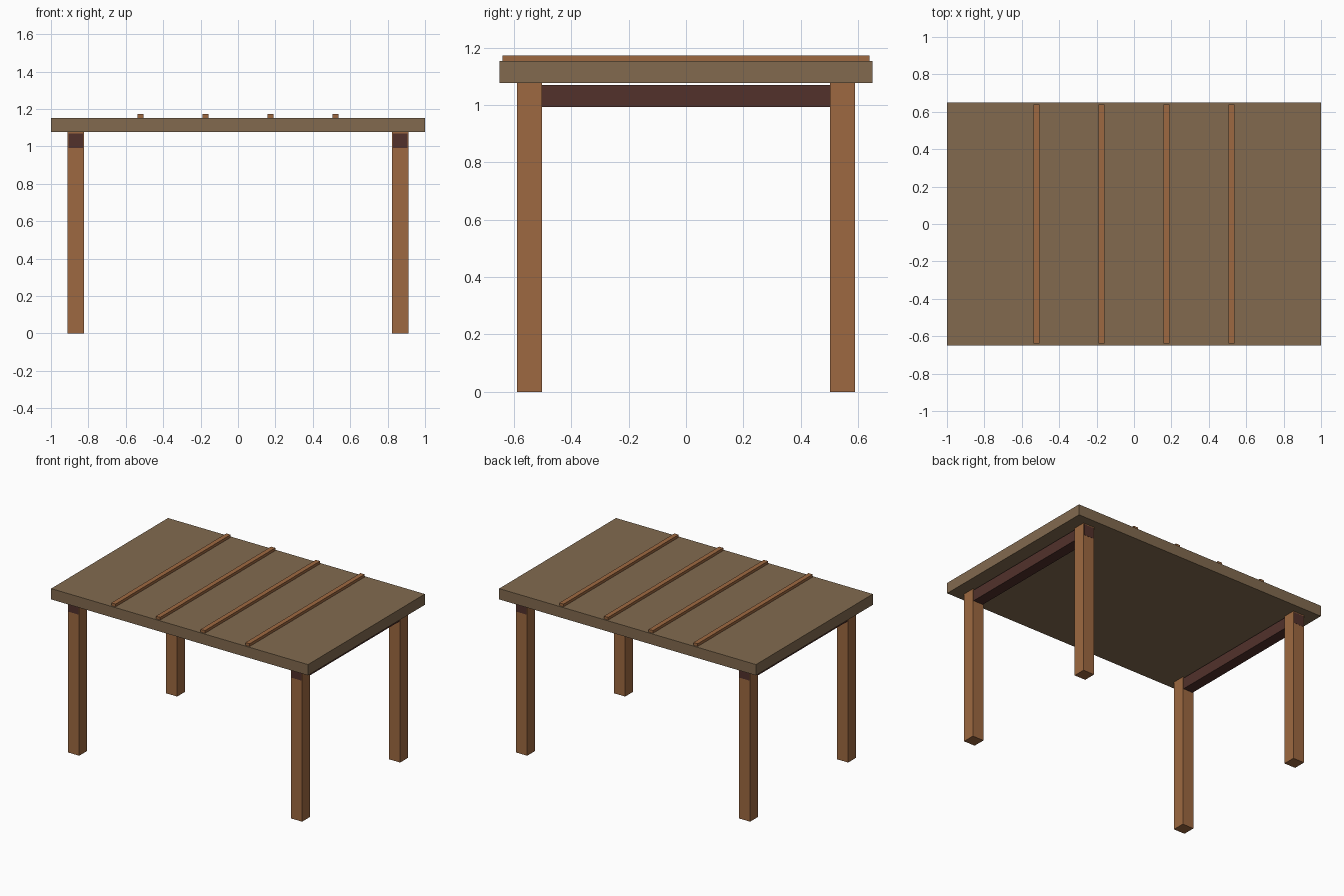
import bpy

default = bpy.data.objects.get("Cube")
if default:
    bpy.data.objects.remove(default, do_unlink=True)


def make_material(name, rgb):
    """Flat material from display (sRGB) values, stored as linear."""
    linear = [((c / 255 + 0.055) / 1.055) ** 2.4 for c in rgb]
    mat = bpy.data.materials.new(name)
    mat.use_nodes = True
    mat.diffuse_color = (*linear, 1)
    bsdf = mat.node_tree.nodes["Principled BSDF"]
    bsdf.inputs["Base Color"].default_value = (*linear, 1)
    bsdf.inputs["Roughness"].default_value = 0.8
    return mat


def box(name, centre, size, mat):
    bpy.ops.mesh.primitive_cube_add(size=1, location=centre)
    obj = bpy.context.object
    obj.name = name
    obj.scale = size
    bpy.ops.object.transform_apply(location=False, rotation=False, scale=True)
    obj.data.materials.append(mat)
    return obj


roof_wood = make_material("weathered brown", (130, 106, 79))
post_wood = make_material("warm wood", (158, 105, 65))
beam_wood = make_material("dark red brown", (82, 49, 43))

LEG = 0.087
LEG_X, LEG_Y = 0.868, 0.545
SLAB_BOTTOM, SLAB_TOP = 1.077, 1.153

# Flat top slab
box("top_slab", (0, 0, (SLAB_BOTTOM + SLAB_TOP) / 2),
    (2, 1.3, SLAB_TOP - SLAB_BOTTOM), roof_wood)

# Four legs, and a rail joining each end pair
for side, sx in (("left", 1), ("right", -1)):
    for end, sy in (("front", -1), ("back", 1)):
        box(f"{end}_{side}_leg", (sx * LEG_X, sy * LEG_Y, SLAB_BOTTOM / 2),
            (LEG, LEG, SLAB_BOTTOM), post_wood)
    box(f"{side}_rail", (sx * LEG_X, 0, 1.031),
        (0.076, 2 * LEG_Y + LEG + 0.002, 0.078), beam_wood)

# Thin battens across the top
for i in range(4):
    x = (i - 1.5) * 0.348
    box(f"batten_{i + 1}", (x, 0, 1.162), (0.033, 1.28, 0.02), post_wood)
